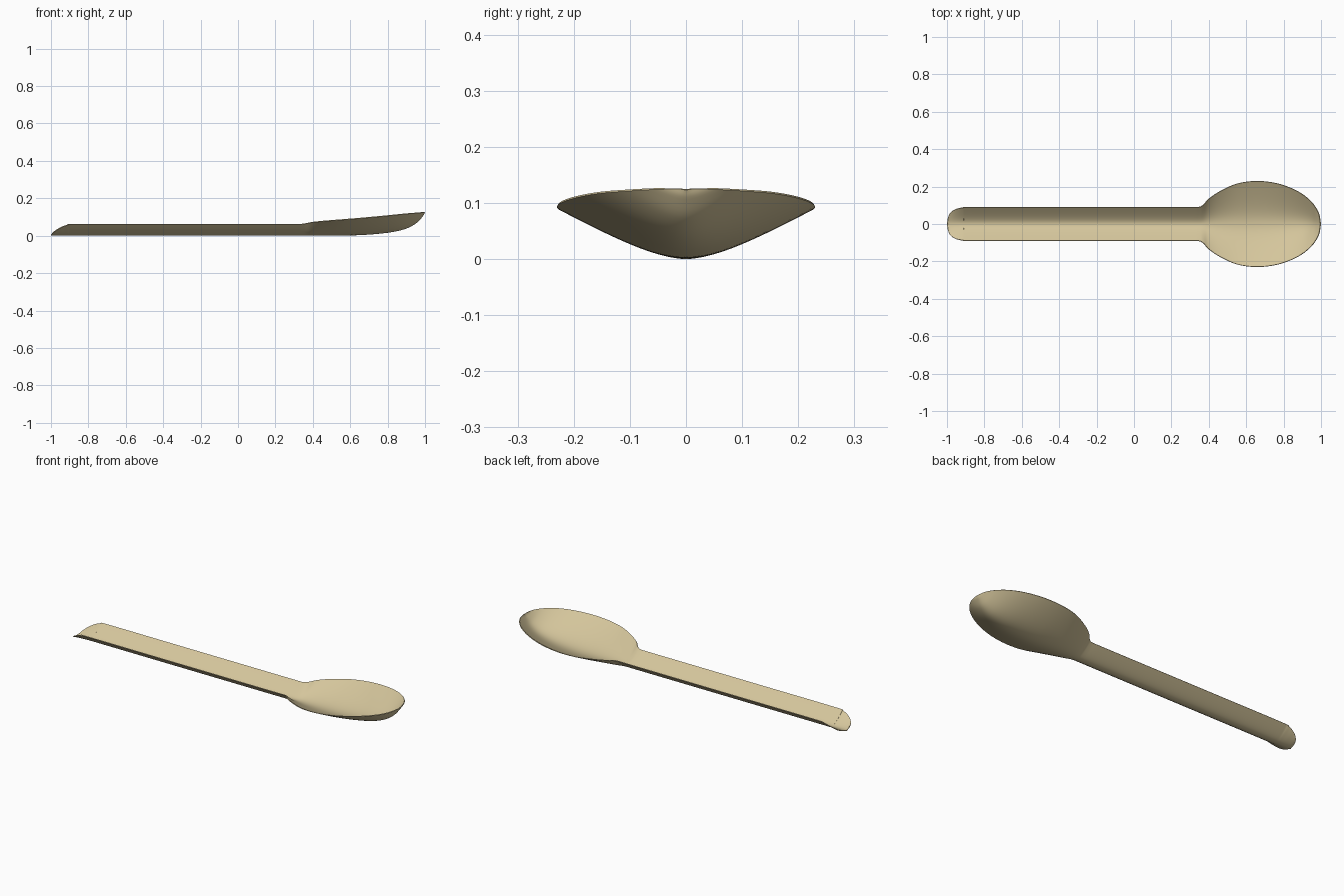
import bpy, bmesh, math
from mathutils import Vector

if "Cube" in bpy.data.objects:
    bpy.data.objects.remove(bpy.data.objects["Cube"])

# Stations along the spoon: x, half width, rim height, keel height
STATIONS = [
    (-1.0, 0.0, 0.004, 0.0), (-0.995, 0.032, 0.009, 0.0),
    (-0.98, 0.062, 0.022, 0.0), (-0.95, 0.081, 0.041, 0.0),
    (-0.91, 0.089, 0.056, 0.0), (-0.86, 0.091, 0.06, 0.0),
    (-0.4, 0.091, 0.06, 0.0), (0.0, 0.091, 0.06, 0.0),
    (0.28, 0.091, 0.06, 0.0), (0.345, 0.092, 0.061, 0.0),
    (0.37, 0.104, 0.066, 0.0), (0.40, 0.136, 0.071, 0.0),
    (0.46, 0.176, 0.077, 0.0), (0.55, 0.216, 0.084, 0.001),
    (0.65, 0.230, 0.092, 0.003), (0.75, 0.221, 0.101, 0.010),
    (0.84, 0.193, 0.110, 0.022), (0.91, 0.154, 0.117, 0.042),
    (0.96, 0.107, 0.121, 0.072), (0.99, 0.055, 0.124, 0.106),
    (1.0, 0.0, 0.125, 0.123),
]
SUB, HALF, K = 5, 14, 0.4


def catmull(a, b, c, d, t):
    return 0.5 * (2*b + (c - a)*t + (2*a - 5*b + 4*c - d)*t*t + (3*b - a - 3*c + d)*t**3)


def section(t):
    # rounded keel blending into straight flared sides
    return (math.sqrt(1 + (t / K)**2) - 1) / (math.sqrt(1 + 1 / K**2) - 1)


# Smooth stations
pts = [Vector(s) for s in STATIONS]
pts = [2*pts[0] - pts[1]] + pts + [2*pts[-1] - pts[-2]]
rows = []
for i in range(1, len(pts) - 2):
    a, b, c, d = pts[i-1:i+3]
    rows += [catmull(a, b, c, d, j / SUB) for j in range(SUB)]
rows.append(pts[-2])

# Dished sheet for handle and bowl
bm = bmesh.new()
grid = []
for x, w, rim, keel in rows:
    w = max(w, 0.0)
    keel = max(keel, 0.0)
    grid.append([bm.verts.new((x, w * j / HALF, keel + (rim - keel) * section(abs(j) / HALF)))
                 for j in range(-HALF, HALF + 1)])
# Pointed ends share one height across their width
for r in (grid[0], grid[-1]):
    for v in r:
        v.co.z = r[HALF].co.z
for r0, r1 in zip(grid, grid[1:]):
    for j in range(2 * HALF):
        bm.faces.new((r0[j], r1[j], r1[j+1], r0[j+1]))
bmesh.ops.remove_doubles(bm, verts=bm.verts, dist=1e-5)
me = bpy.data.meshes.new("spoon")
bm.to_mesh(me)
bm.free()
spoon = bpy.data.objects.new("spoon", me)
bpy.context.collection.objects.link(spoon)

# Thin wall, grown upwards and inwards
solid = spoon.modifiers.new("wall", 'SOLIDIFY')
solid.thickness = 0.004
solid.offset = 1

mat = bpy.data.materials.new("pale wood")
mat.diffuse_color = (0.66, 0.56, 0.33, 1)
mat.use_nodes = True
mat.node_tree.nodes["Principled BSDF"].inputs["Base Color"].default_value = mat.diffuse_color
me.materials.append(mat)

bpy.context.view_layer.objects.active = spoon
spoon.select_set(True)
bpy.ops.object.modifier_apply(modifier="wall")
bpy.ops.object.shade_smooth_by_angle(angle=math.radians(40))
